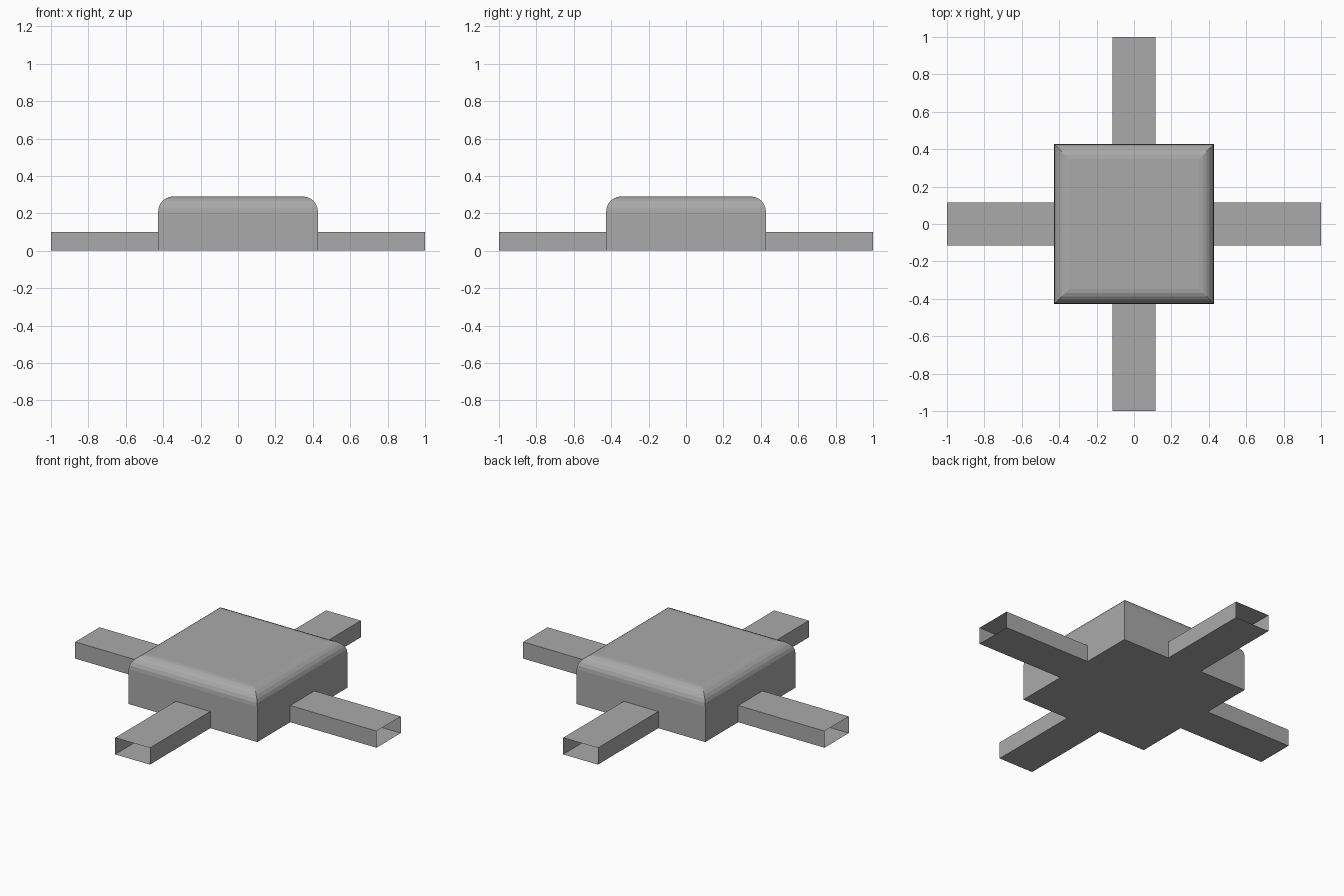
import bpy, bmesh, math

if "Cube" in bpy.data.objects:
    bpy.data.objects.remove(bpy.data.objects["Cube"])

HUB, HUB_TOP, ROUND, STEPS = 0.427, 0.29, 0.08, 6   # hub half width, height, top rounding
ARM, ARM_TOP = 0.115, 0.10                           # arm half width, height

grey = bpy.data.materials.new("plain grey")
grey.diffuse_color = (0.4, 0.4, 0.4, 1)
grey.use_nodes = True
grey.node_tree.nodes["Principled BSDF"].inputs["Base Color"].default_value = grey.diffuse_color


def make_object(name, bm):
    bmesh.ops.recalc_face_normals(bm, faces=bm.faces)
    mesh = bpy.data.meshes.new(name)
    bm.to_mesh(mesh)
    bm.free()
    mesh.materials.append(grey)
    obj = bpy.data.objects.new(name, mesh)
    bpy.context.collection.objects.link(obj)
    return obj


def bridge(bm, a, b):
    n = len(a)
    for i in range(n):
        bm.faces.new((a[i], a[(i + 1) % n], b[(i + 1) % n], b[i]))


# Hub: stacked square rings, rounded over at the top with mitred corners
bm = bmesh.new()
levels = [(HUB, 0)]
for i in range(STEPS + 1):
    t = math.pi / 2 * i / STEPS
    levels.append((HUB - ROUND * (1 - math.cos(t)), HUB_TOP - ROUND * (1 - math.sin(t))))
rings = [[bm.verts.new((sx * h, sy * h, z)) for sx, sy in ((-1, -1), (1, -1), (1, 1), (-1, 1))]
         for h, z in levels]
for low, high in zip(rings, rings[1:]):
    bridge(bm, low, high)
bm.faces.new(rings[0])
bm.faces.new(rings[-1])
make_object("hub", bm)

# Arms: hollow rectangular ducts, open at the outer end
for i, side in enumerate(("right", "back", "left", "front")):
    bm = bmesh.new()
    inner, outer = [[bm.verts.new((x, y, z)) for y, z in
                     ((-ARM, 0), (ARM, 0), (ARM, ARM_TOP), (-ARM, ARM_TOP))]
                    for x in (HUB, 1.0)]
    bridge(bm, inner, outer)
    bm.faces.new(inner)   # recalculated outward with the walls, removed below
    bmesh.ops.recalc_face_normals(bm, faces=bm.faces)
    bm.faces.ensure_lookup_table()
    bmesh.ops.delete(bm, geom=[bm.faces[-1]], context='FACES_ONLY')
    arm = make_object(side + "_arm", bm)
    arm.rotation_euler.z = i * math.pi / 2
